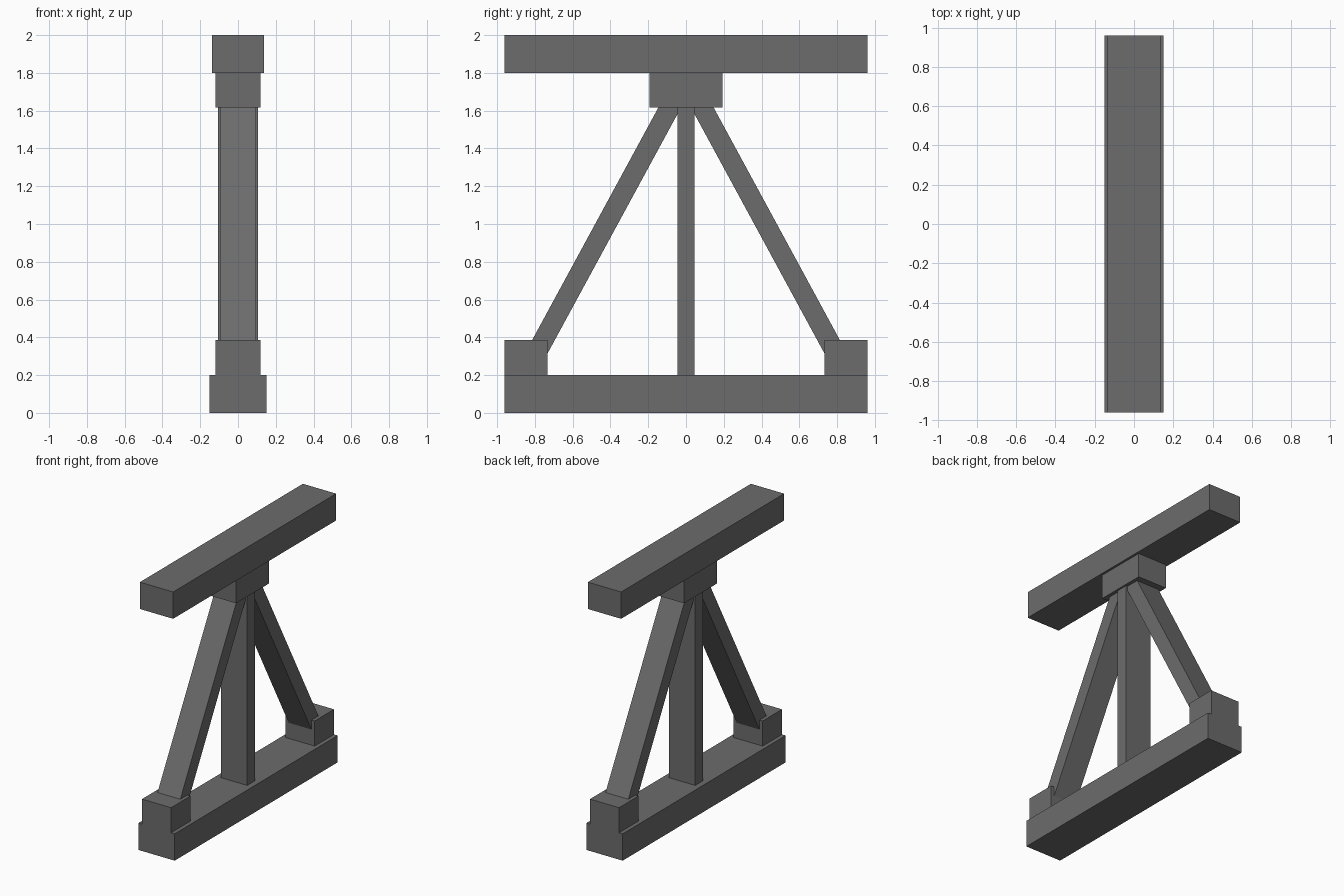
import bpy

cube = bpy.data.objects.get("Cube")
if cube:
    bpy.data.objects.remove(cube, do_unlink=True)

# Single grey paint
grey = bpy.data.materials.new("dark grey")
grey.use_nodes = True
colour = (0.15, 0.15, 0.15, 1)
grey.diffuse_color = colour
grey.node_tree.nodes["Principled BSDF"].inputs["Base Color"].default_value = colour


def beam(name, half_width, profile):
    """Extrude a counter-clockwise (y, z) profile evenly to both sides of x = 0."""
    n = len(profile)
    verts = [(x, y, z) for x in (-half_width, half_width) for y, z in profile]
    faces = [tuple(reversed(range(n))), tuple(range(n, 2 * n))]
    faces += [(i, (i + 1) % n, (i + 1) % n + n, i + n) for i in range(n)]
    mesh = bpy.data.meshes.new(name)
    mesh.from_pydata(verts, [], faces)
    mesh.materials.append(grey)
    obj = bpy.data.objects.new(name, mesh)
    bpy.context.collection.objects.link(obj)
    return obj


def block(name, half_width, y0, y1, z0, z1):
    return beam(name, half_width, [(y0, z0), (y1, z0), (y1, z1), (y0, z1)])


# Horizontal beams, head block and central post
block("base_beam", 0.15, -0.96, 0.96, 0, 0.2)
block("top_beam", 0.137, -0.96, 0.96, 1.8, 2)
block("head_block", 0.12, -0.193, 0.193, 1.618, 1.8)
block("centre_post", 0.107, -0.045, 0.045, 0.2, 1.618)

# Foot blocks and slanted braces, front and back
brace = [(0.741, 0.3), (0.861, 0.3), (0.101, 1.7), (-0.019, 1.7)]
block("back_foot_block", 0.12, 0.732, 0.96, 0.2, 0.387)
block("front_foot_block", 0.12, -0.96, -0.732, 0.2, 0.387)
beam("back_brace", 0.094, brace)
beam("front_brace", 0.094, [(-y, z) for y, z in reversed(brace)])
